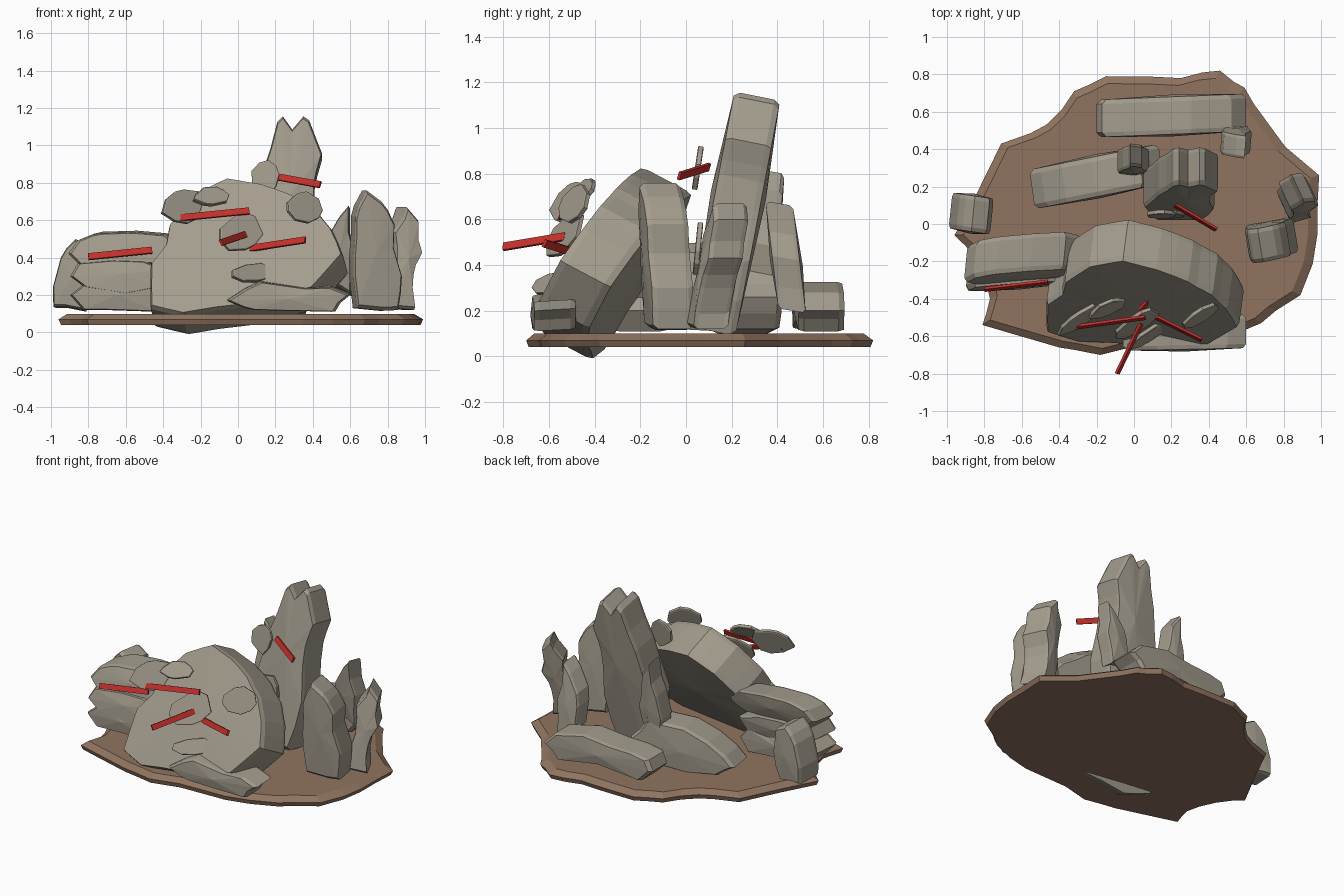
import bpy
import bmesh
import math
import random
from mathutils import Vector

random.seed(7)
default_cube = bpy.data.objects.get("Cube")
if default_cube:
    bpy.data.objects.remove(default_cube, do_unlink=True)


def make_material(name, red, green, blue):
    material = bpy.data.materials.new(name)
    material.use_nodes = True
    color = (red, green, blue, 1)
    material.diffuse_color = color
    material.node_tree.nodes["Principled BSDF"].inputs["Base Color"].default_value = color
    return material


stone = make_material("grey_stone", .37, .335, .27)
soil = make_material("brown_soil", .28, .175, .115)
red_metal = make_material("red_metal", .56, .03, .025)


def loft(name, rings, material, bulge=0):
    """Skin a stack of rings and close both ends with shallow fans."""
    bm = bmesh.new()
    loops = [[bm.verts.new(point) for point in ring] for ring in rings]
    count = len(loops[0])
    for lower, upper in zip(loops, loops[1:]):
        for i in range(count):
            j = (i + 1) % count
            bm.faces.new((lower[i], lower[j], upper[j], upper[i]))
    middles = [sum(ring, Vector()) / count for ring in (rings[0], rings[-1])]
    outward = (middles[0] - middles[1]).normalized() * bulge
    for loop, tip in ((loops[0], middles[0] + outward), (loops[-1], middles[1] - outward)):
        center = bm.verts.new(tip)
        for i in range(count):
            bm.faces.new((loop[i], loop[(i + 1) % count], center))
    bmesh.ops.recalc_face_normals(bm, faces=bm.faces)
    mesh = bpy.data.meshes.new(name)
    bm.to_mesh(mesh)
    bm.free()
    mesh.materials.append(material)
    item = bpy.data.objects.new(name, mesh)
    bpy.context.collection.objects.link(item)


def chip_outline(points, amount):
    """Break every long edge with one displaced point."""
    chipped = []
    for here, after in zip(points, points[1:] + points[:1]):
        a, b = Vector(here), Vector(after)
        chipped.append(a)
        edge = b - a
        if edge.length > .12 and amount:
            side = Vector((edge.y, -edge.x))
            chipped.append(a.lerp(b, random.uniform(.35, .65)) + side * random.uniform(-amount, amount))
    return chipped


def slab(name, points, front, depth, lean=0, skew=0, chips=.09, bulge=.012, bevel=.94):
    """Broken slab: a front outline in x and z, leaned, then pushed along depth."""
    outline = chip_outline(points, chips)
    middle = sum(outline, Vector((0, 0))) / len(outline)
    rings = []
    for step, scale in ((0, bevel), (.12, 1), (.88, 1), (1, bevel)):
        ring = []
        for point in outline:
            offset = (point - middle) * scale
            base = Vector((middle.x + offset.x, front + lean * offset.y + skew * offset.x,
                           middle.y + offset.y))
            ring.append(base + Vector(depth) * step)
        rings.append(ring)
    loft(name, rings, stone, bulge)


def flake(name, center, width, height, lean=0, skew=0, thickness=.025):
    """Small thin chip with an irregular rounded outline."""
    x, y, z = center
    points = []
    sides = 9
    for i in range(sides):
        angle = math.tau * (i + random.uniform(-.25, .25)) / sides
        reach = random.uniform(.43, .56)
        points.append((x + math.cos(angle) * width * reach, z + math.sin(angle) * height * reach))
    push = Vector((-skew, 1, -lean)).normalized() * thickness
    slab(name, points, y, push, lean, skew, chips=0, bulge=0)


def bar(name, start, end, width=.018, thickness=.007):
    """Flat tilted rod between two points."""
    start, end = Vector(start), Vector(end)
    axis = (end - start).normalized()
    across = axis.cross(Vector((0, 0, 1))).normalized()
    up = across.cross(axis)
    wide = (up * .9 - across * .4) * width
    thin = (across * .9 + up * .4) * thickness
    corners = [wide + thin, thin - wide, -wide - thin, wide - thin]
    loft(name, [[end_point + c for c in corners] for end_point in (start, end)], red_metal)


# Ragged ground plate
ground = [(-.96, -.06), (-.84, -.2), (-.77, -.4), (-.81, -.54), (-.4, -.66), (-.18, -.7),
          (.35, -.64), (.68, -.53), (.89, -.38), (.98, -.06), (.99, .26), (.73, .52),
          (.59, .73), (.46, .82), (.25, .78), (-.15, .79), (-.32, .71), (-.47, .53),
          (-.71, .43)]
ragged = chip_outline(ground, .06)
ground_rings = []
for height, scale in ((.04, .985), (.07, 1), (.1, .95)):
    ground_rings.append([Vector((p.x * scale, p.y * scale, height)) for p in ragged])
loft("ground_plate", ground_rings, soil)

# Large leaning boulder at the front
slab("main_boulder",
     [(-.47, .14), (-.3, .1), (.05, .15), (.4, .24), (.56, .42), (.5, .56), (.42, .66),
      (.29, .74), (.12, .8), (-.06, .83), (-.24, .74), (-.37, .58), (-.39, .47), (-.47, .37)],
     front=-.43, depth=(.03, .22, -.116), lean=.65, skew=-.15, chips=.03, bulge=.02, bevel=.98)

# Stacked slabs on the right-hand pile
slab("upper_pile_slab",
     [(-.91, .42), (-.84, .35), (-.4, .37), (-.3, .44), (-.38, .52), (-.74, .53), (-.86, .49)],
     front=-.28, depth=(.02, .2, .01), lean=.3, skew=.08)
slab("middle_pile_slab",
     [(-.9, .3), (-.82, .24), (-.42, .24), (-.36, .34), (-.5, .38), (-.86, .37)],
     front=-.33, depth=(.02, .24, 0), lean=.2, skew=.08)
slab("lower_pile_slab",
     [(-.9, .2), (-.83, .12), (-.42, .11), (-.36, .2), (-.42, .27), (-.78, .28)],
     front=-.34, depth=(.02, .24, 0), skew=.08)
slab("outer_pile_rock",
     [(-.99, .14), (-.83, .12), (-.77, .3), (-.79, .46), (-.87, .5), (-.95, .4)],
     front=-.04, depth=(.02, .19, -.01), skew=-.15)

# Tall split spire
slab("tall_spire",
     [(.12, .13), (.36, .13), (.43, .45), (.41, .8), (.45, .96), (.38, 1.14), (.35, 1.16),
      (.29, 1.09), (.24, 1.16), (.21, 1.13), (.13, .86), (.05, .5)],
     front=.13, depth=(.0, .2, -.04), lean=.19, chips=.04, bulge=.02, bevel=.96)

# Upright slabs on the left-hand side
slab("left_tall_slab",
     [(.64, .13), (.86, .12), (.88, .3), (.84, .58), (.77, .7), (.69, .76), (.63, .62), (.62, .4)],
     front=-.18, depth=(-.03, .18, .0), lean=-.05, skew=.18)
slab("left_outer_shard",
     [(.84, .13), (.95, .12), (.94, .3), (.99, .43), (.97, .6), (.91, .67), (.84, .54), (.85, .36)],
     front=.07, depth=(-.07, .15, 0), lean=.18, skew=.3)
slab("left_rear_shard",
     [(.47, .27), (.6, .21), (.62, .44), (.59, .68), (.54, .62), (.46, .42)],
     front=.38, depth=(.01, .12, -.02), lean=-.12)
slab("center_rear_shard",
     [(-.04, .16), (.05, .15), (.08, .5), (.04, .74), (-.02, .82), (-.06, .6)],
     front=.28, depth=(.0, .12, -.02), lean=.1)

# Fallen slabs lying on the ground
slab("rear_fallen_slab",
     [(-.2, .2), (-.12, .12), (.5, .11), (.6, .2), (.52, .28), (.1, .3), (-.17, .27)],
     front=.48, depth=(.0, .2, 0), skew=.04)
slab("center_fallen_slab",
     [(-.53, .18), (-.42, .11), (.08, .12), (.16, .26), (.05, .4), (-.36, .32)],
     front=.15, depth=(-.03, .21, 0), skew=.2)
slab("front_fallen_slab",
     [(-.06, .17), (.08, .12), (.52, .11), (.6, .2), (.5, .24), (.12, .27)],
     front=-.67, depth=(.0, .18, .01), skew=.02)

# Loose chips thrown off the boulder
flake("upper_chip", (-.29, -.52, .68), .22, .18, lean=.4, skew=.6)
flake("small_upper_chip", (-.14, -.46, .73), .18, .1, lean=.7, skew=.4)
flake("center_chip", (.02, -.54, .54), .22, .21, lean=.45, skew=.5)
flake("lower_chip", (.09, -.6, .32), .22, .1, lean=.6, skew=.6)
flake("side_chip", (.36, -.5, .67), .18, .17, lean=.4, skew=.6)
flake("spire_chip", (.15, .04, .83), .15, .18, lean=.15)
flake("low_spire_chip", (.2, .04, .48), .15, .22, lean=.1)

# Bent-out red rods
bar("pile_rod", (-.8, -.35, .405), (-.46, -.31, .44))
bar("upper_rod", (-.34, -.555, .61), (.06, -.5, .65))
bar("front_rod", (-.09, -.8, .48), (.04, -.53, .525))
bar("side_rod", (.0, -.44, .44), (.36, -.62, .495))
bar("spire_rod", (.22, .1, .83), (.44, -.03, .79))
bar("inner_rod", (.03, -.46, .52), (.13, -.36, .55))
